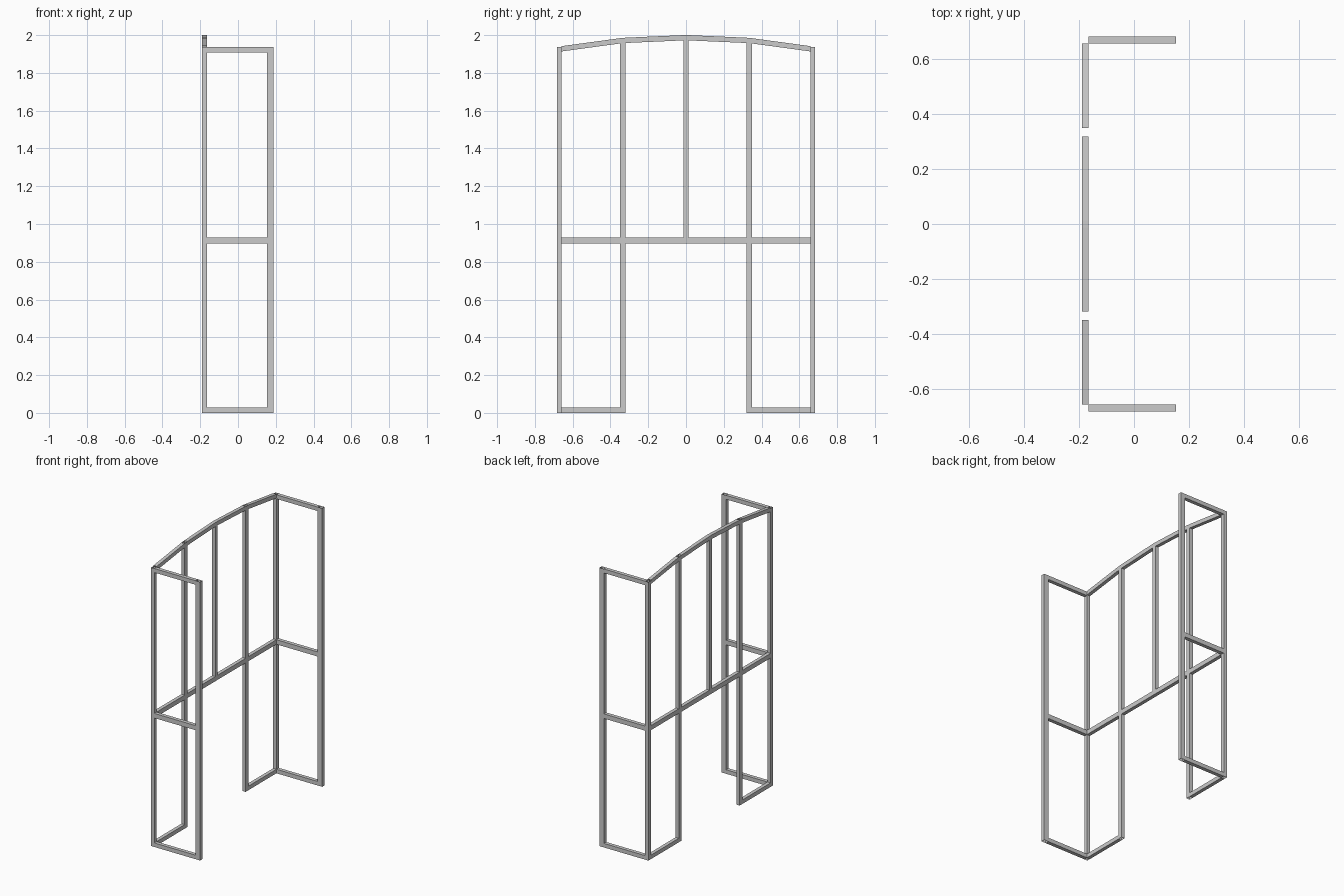
import bpy, bmesh

if "Cube" in bpy.data.objects:
    bpy.data.objects.remove(bpy.data.objects["Cube"])

X0, X1 = -0.190, -0.165      # back frame depth
X2, X3 = 0.153, 0.187        # outer side posts
YI, YO = 0.658, 0.684        # side frame thickness
P0, P1 = 0.319, 0.350        # inner post width
C = 0.013                    # half width of centre post
T = 0.028                    # bar height
MID = 0.897                  # underside of the middle rail
MID_T = 0.032
EAVE = 1.937                 # top height at the corners


def crown(y):
    """Height of the arched top at a given y."""
    if abs(y) <= C:
        return 2.0
    return 2.0 - 0.063 * (y / YO) ** 2


def tube(name, rings):
    """Square tube with open ends through a list of four-point rings."""
    bm = bmesh.new()
    loops = [[bm.verts.new(p) for p in ring] for ring in rings]
    for a, b in zip(loops, loops[1:]):
        for i in range(4):
            j = (i + 1) % 4
            bm.faces.new((a[i], a[j], b[j], b[i]))
    bmesh.ops.recalc_face_normals(bm, faces=bm.faces)
    mesh = bpy.data.meshes.new(name)
    bm.to_mesh(mesh)
    bm.free()
    obj = bpy.data.objects.new(name, mesh)
    bpy.context.collection.objects.link(obj)


def post(name, xa, xb, ya, yb, z0, top):
    base = [(xa, ya), (xb, ya), (xb, yb), (xa, yb)]
    tube(name, [[(x, y, z0) for x, y in base],
                [(x, y, top(y)) for x, y in base]])


def rail_y(name, ys, top, h):
    tube(name, [[(X0, y, top(y) - h), (X1, y, top(y) - h),
                 (X1, y, top(y)), (X0, y, top(y))] for y in ys])


def rail_x(name, s, z0, z1):
    tube(name, [[(x, s * YI, z0), (x, s * YO, z0),
                 (x, s * YO, z1), (x, s * YI, z1)] for x in (X1, X2)])


for s, side in ((-1, "front"), (1, "rear")):
    # Upright posts
    post(side + "_corner_post", X0, X1, s * YI, s * YO, 0, lambda y: EAVE)
    post(side + "_outer_post", X2, X3, s * YI, s * YO, 0, lambda y: EAVE)
    post(side + "_inner_post", X0, X1, s * P0, s * P1, 0, crown)
    # Side panel rails
    rail_x(side + "_side_bottom_rail", s, 0, T)
    rail_x(side + "_side_middle_rail", s, MID, MID + MID_T)
    rail_x(side + "_side_top_rail", s, EAVE - T, EAVE)
    # Back panel rails beside the opening
    ys = (s * P1, s * YI)
    rail_y(side + "_back_bottom_rail", ys, lambda y: T, T)
    rail_y(side + "_back_middle_rail", ys, lambda y: MID + MID_T, MID_T)
    rail_y(side + "_back_top_rail", ys, crown, T)

# Centre section
rail_y("centre_middle_rail", (-P0, P0), lambda y: MID + MID_T, MID_T)
rail_y("centre_top_rail", (-P0, -C, C, P0), crown, T)
post("centre_post", X0, X1, -C, C, MID + MID_T, lambda y: 2.0 - T)
